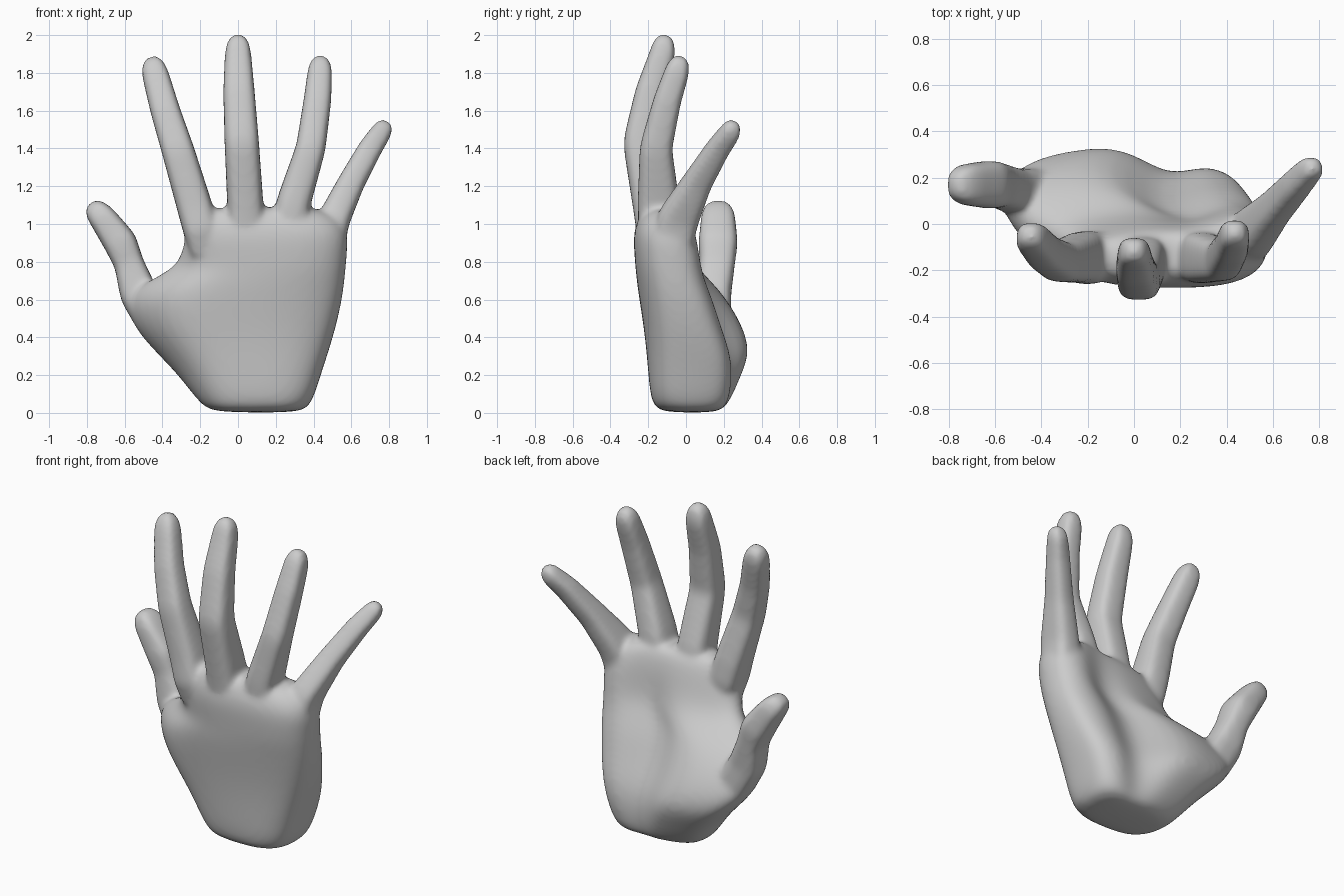
import bpy, bmesh, math
from mathutils import Vector

bm = bmesh.new()


def loft(rings):
    """Skin a closed tube through rings of equal point count."""
    loops = [[bm.verts.new(p) for p in r] for r in rings]
    n = len(loops[0])
    for a, b in zip(loops, loops[1:]):
        for i in range(n):
            bm.faces.new((a[i], a[(i + 1) % n], b[(i + 1) % n], b[i]))
    bm.faces.new(loops[0][::-1])
    bm.faces.new(loops[-1])


def finger(stations, tip, sides=12, power=0.58):
    """Rounded-square tube through (x, y, z, width, depth) with a domed tip."""
    key = [(Vector(s[:3]), s[3], s[4]) for s in stations]
    st = [key[0]]
    # Extra rings beside each joint keep the bends crisp
    for a, b in zip(key, key[1:]):
        for f in (0.25, 0.75):
            st.append((a[0].lerp(b[0], f), a[1] + (b[1] - a[1]) * f,
                       a[2] + (b[2] - a[2]) * f))
        st.append(b)
    last, w, d = st[-1]
    tip = Vector(tip)
    for f, k in ((0.45, 0.9), (0.82, 0.66), (1.0, 0.32)):
        st.append((last.lerp(tip, f), w * k, d * k))
    rings = []
    for i, (c, w, d) in enumerate(st):
        t = (st[min(i + 1, len(st) - 1)][0] - st[max(i - 1, 0)][0]).normalized()
        side = Vector((0, 1, 0)).cross(t).normalized()
        up = t.cross(side)
        ring = []
        for j in range(sides):
            a = 2 * math.pi * (j + 0.5) / sides
            cx, sy = math.cos(a), math.sin(a)
            px = math.copysign(abs(cx) ** power, cx) * w * 0.52
            py = math.copysign(abs(sy) ** power, sy) * d * 0.52
            ring.append(c + side * px + up * py)
        rings.append(ring)
    loft(rings)


# Palm: z, left x, right x, front-left y, front y, thumb pad, valley, outer pad
levels = [
    (0.00, -0.13, 0.33, -0.06, -0.12, 0.17, 0.17, 0.17),
    (0.04, -0.20, 0.39, -0.05, -0.185, 0.235, 0.21, 0.235),
    (0.20, -0.32, 0.44, -0.01, -0.20, 0.31, 0.21, 0.26),
    (0.32, -0.44, 0.48, 0.03, -0.21, 0.36, 0.165, 0.25),
    (0.45, -0.56, 0.52, 0.06, -0.225, 0.325, 0.095, 0.205),
    (0.58, -0.60, 0.55, 0.06, -0.245, 0.25, 0.04, 0.165),
    (0.68, -0.53, 0.565, 0.02, -0.26, 0.17, 0.00, 0.125),
    (0.76, -0.35, 0.572, -0.08, -0.268, 0.085, -0.01, 0.10),
    (0.85, -0.30, 0.58, -0.17, -0.275, 0.04, -0.01, 0.085),
    (0.96, -0.285, 0.585, -0.20, -0.28, 0.01, -0.01, 0.065),
    (1.05, -0.25, 0.53, -0.18, -0.245, -0.02, -0.03, 0.02),
    (1.09, -0.20, 0.44, -0.15, -0.20, -0.06, -0.06, -0.03),
]
rings = []
for z, xl, xr, fl, f, t, v, h in levels:
    section = [(0, fl), (0.18, fl + (f - fl) * 0.86), (0.42, f), (0.74, f),
               (0.92, f + 0.045), (1, f + 0.13), (1, h - 0.1), (0.94, h - 0.03),
               (0.81, h), (0.62, v), (0.44, t), (0.19, t - 0.03), (0, t - 0.075)]
    rings.append([(xl + (xr - xl) * u, y, z) for u, y in section])
loft(rings)

# Index finger
finger([(-0.17, -0.14, 0.82, 0.15, 0.16), (-0.197, -0.145, 0.97, 0.185, 0.23),
        (-0.232, -0.145, 1.10, 0.185, 0.215),
        (-0.318, -0.165, 1.39, 0.17, 0.17), (-0.385, -0.125, 1.6, 0.155, 0.15),
        (-0.437, -0.065, 1.79, 0.14, 0.135)], (-0.46, -0.035, 1.885))
# Middle finger
finger([(0.045, -0.15, 0.80, 0.18, 0.18), (0.04, -0.165, 1.08, 0.19, 0.225),
        (0.02, -0.243, 1.43, 0.18, 0.18), (0.005, -0.19, 1.7, 0.165, 0.155),
        (0.0, -0.125, 1.9, 0.138, 0.135)], (0.0, -0.11, 2.005))
# Ring finger
finger([(0.25, -0.15, 0.80, 0.18, 0.18), (0.29, -0.145, 1.10, 0.18, 0.22),
        (0.385, -0.16, 1.40, 0.155, 0.17), (0.42, -0.10, 1.65, 0.145, 0.145),
        (0.433, -0.05, 1.80, 0.13, 0.13)], (0.437, -0.025, 1.892))
# Little finger
finger([(0.46, -0.09, 0.80, 0.17, 0.20), (0.505, -0.045, 1.02, 0.17, 0.22),
        (0.60, 0.06, 1.22, 0.14, 0.155), (0.70, 0.17, 1.40, 0.125, 0.125),
        (0.757, 0.233, 1.485, 0.11, 0.11)], (0.788, 0.256, 1.545))
# Thumb
finger([(-0.42, 0.14, 0.45, 0.20, 0.20), (-0.525, 0.145, 0.63, 0.20, 0.185),
        (-0.577, 0.165, 0.79, 0.155, 0.185), (-0.622, 0.17, 0.90, 0.175, 0.205),
        (-0.715, 0.17, 1.03, 0.145, 0.18)], (-0.785, 0.17, 1.11))

bmesh.ops.recalc_face_normals(bm, faces=bm.faces)
mesh = bpy.data.meshes.new("hand")
bm.to_mesh(mesh)
bm.free()
hand = bpy.data.objects.new("hand", mesh)
bpy.context.collection.objects.link(hand)
skin = bpy.data.materials.new("light_grey")
skin.diffuse_color = (0.6, 0.6, 0.6, 1)
mesh.materials.append(skin)

# Round the parts, fuse them into one skin and soften the joins
hand.modifiers.new("round", 'SUBSURF').levels = 2
hand.modifiers["round"].render_levels = 2
fuse = hand.modifiers.new("fuse", 'REMESH')
fuse.mode = 'VOXEL'
fuse.voxel_size = 0.014
fuse.use_smooth_shade = True
soft = hand.modifiers.new("soften", 'SMOOTH')
soft.factor = 0.5
soft.iterations = 16
